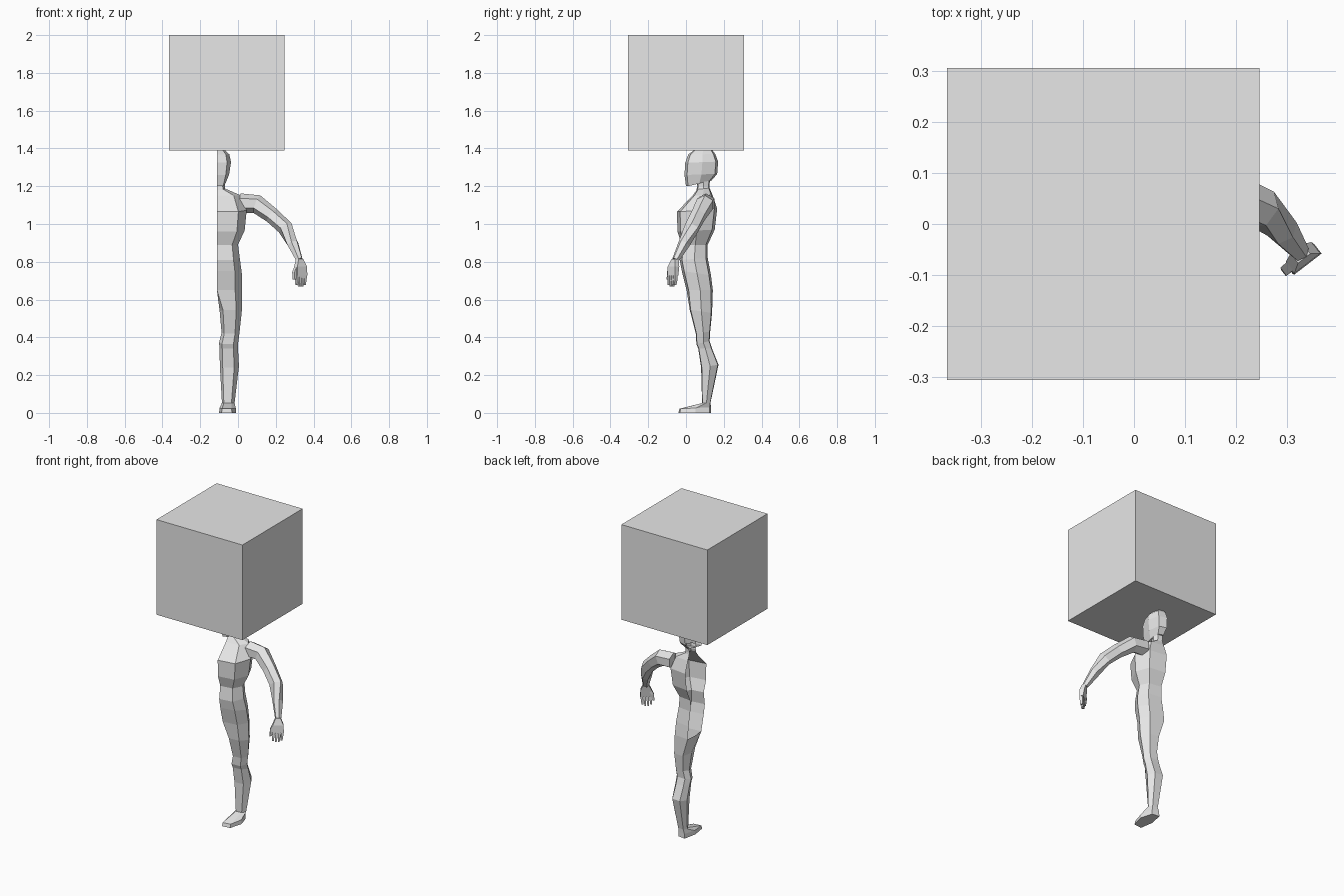
import bpy, bmesh, math
from mathutils import Vector

if "Cube" in bpy.data.objects:
    bpy.data.objects.remove(bpy.data.objects["Cube"])

MID = -0.111  # plane where the half figure is left open

grey = bpy.data.materials.new("light grey")
grey.diffuse_color = (0.8, 0.8, 0.8, 1)
grey.use_nodes = True
grey.node_tree.nodes["Principled BSDF"].inputs["Base Color"].default_value = grey.diffuse_color


def finish(name, bm, recalc=False):
    if recalc:
        bmesh.ops.recalc_face_normals(bm, faces=bm.faces)
    me = bpy.data.meshes.new(name)
    bm.to_mesh(me)
    bm.free()
    me.materials.append(grey)
    ob = bpy.data.objects.new(name, me)
    bpy.context.collection.objects.link(ob)
    return ob


def loft(name, rings, closed=False, bottom=False, top=False, recalc=False):
    """Skin a stack of rings given from bottom to top."""
    bm = bmesh.new()
    vs = [[bm.verts.new(p) for p in r] for r in rings]
    n = len(rings[0])
    for a, b in zip(vs, vs[1:]):
        for i in range(n if closed else n - 1):
            j = (i + 1) % n
            bm.faces.new((a[i], a[j], b[j], b[i]))
    if bottom:
        bm.faces.new(vs[0][::-1])
    if top:
        bm.faces.new(vs[-1])
    return finish(name, bm, recalc)


def half_ring(zf, zb, xs, yf, yb):
    """Front middle, round the outer side, to back middle."""
    d, zm, w = yb - yf, (zf + zb) / 2, xs - MID
    return [(MID, yf, zf), (xs - w * .28, yf + d * .08, zf),
            (xs, yf + d * .52, zm), (xs - w * .26, yb - d * .07, zb),
            (MID, yb, zb)]


def leg_ring(zf, zb, xi, xs, yf, yb, mid=.52):
    """Closed six-sided section of a leg."""
    d, w = yb - yf, xs - xi
    ym, zm = yf + d * mid, (zf + zb) / 2
    return [(xi + w * .15, yf, zf), (xs - w * .25, yf + d * .04, zf),
            (xs, ym, zm), (xs - w * .25, yb - d * .04, zb),
            (xi + w * .2, yb, zb), (xi, ym, zm)]


# Block above the head
bm = bmesh.new()
bmesh.ops.create_cube(bm, size=0.612)
bmesh.ops.translate(bm, verts=bm.verts, vec=(-0.06, 0, 1.694))
finish("block", bm)

# Torso, open along the middle
hip = half_ring(.65, .65, .022, .003, .142)
torso = [hip] + [half_ring(*r) for r in (
    (.75, .73, .02, -.022, .132), (.81, .82, .01, -.033, .115),
    (.89, .89, .0, -.022, .115), (.96, .97, .035, -.045, .152),
    (1.065, 1.08, .046, -.048, .165), (1.15, 1.155, .012, .035, .14),
    (1.185, 1.19, -.068, .06, .125))]
loft("torso", torso)

# Neck and head, open along the middle
loft("neck", [half_ring(*r) for r in (
    (1.18, 1.18, -.066, .055, .127), (1.2, 1.2, -.07, .06, .124),
    (1.235, 1.235, -.068, .055, .127))])
loft("head", [half_ring(*r) for r in (
    (1.2, 1.23, -.066, .0, .135), (1.26, 1.265, -.047, -.008, .165),
    (1.325, 1.33, -.037, -.004, .17), (1.368, 1.37, -.046, .012, .155),
    (1.39, 1.39, -.068, .04, .14))], bottom=True, top=True)

# Leg and foot, joined to the hip section
leg = [leg_ring(*r) for r in (
    (.0, .0, -.1, -.01, -.04, .132), (.022, .03, -.098, -.012, -.035, .132),
    (.052, .055, -.085, -.018, .085, .13), (.24, .255, -.096, .005, .08, .172),
    (.34, .34, -.098, .0, .065, .138), (.365, .38, -.1, .001, .055, .125),
    (.42, .43, -.087, .008, .052, .128), (.545, .53, -.097, .02, .02, .138))]
leg.append(hip + [(MID, .075, .645)])
loft("leg", leg, closed=True, bottom=True)


def limb(name, path, sides=6):
    """Tapered limb through (centre, radius) stations."""
    pts = [Vector(p) for p, r in path]
    rings = []
    for k, (p, r) in enumerate(path):
        t = (pts[min(k + 1, len(pts) - 1)] - pts[max(k - 1, 0)]).normalized()
        u = t.cross(Vector((.6, .8, 0)) if abs(t.z) > .8 else Vector((0, 1, 0))).normalized()
        u = -u if u.z < -.3 else u
        if k and u.dot(last) < 0:
            u = -u
        last = u
        v = t.cross(u)
        rings.append([pts[k] + r * (math.cos(a) * u + math.sin(a) * v)
                      for a in (math.tau * i / sides for i in range(sides))])
    return loft(name, rings, True, True, True, True)


# Arm: shoulder, upper arm, elbow, forearm, wrist
limb("arm", [((.01, .105, 1.11), .052), ((.1, .1, 1.105), .05),
             ((.18, .065, 1.045), .042), ((.25, .03, .98), .041),
             ((.29, -.01, .895), .032), ((.325, -.055, .81), .019)])

# Palm, as a flattened tapered slab
across = Vector((.79, .61, 0))
thick = Vector((.61, -.79, 0))


def slab(name, stations):
    rings = [[Vector(c) + sx * w * across + sy * t * thick
              for sx, sy in ((-1, -1), (1, -1), (1, 1), (-1, 1))]
             for c, w, t in stations]
    return loft(name, rings, True, True, True, True)


slab("palm", [((.326, -.058, .815), .015, .012),
              ((.331, -.066, .775), .032, .014),
              ((.334, -.07, .728), .034, .011)])

# Fingers and thumb
for i in range(4):
    c = Vector((.334, -.07, .735)) + across * (i - 1.5) * .017
    tip = c + Vector((-.003, -.004, -.058 - (.009 if i in (1, 2) else 0)))
    slab("finger_%d" % (i + 1), [(c, .0075, .009), ((c + tip) / 2, .007, .009),
                                 (tip, .005, .006)])
slab("thumb", [((.315, -.075, .785), .009, .01), ((.3, -.088, .745), .009, .01),
               ((.298, -.093, .705), .006, .007)])
